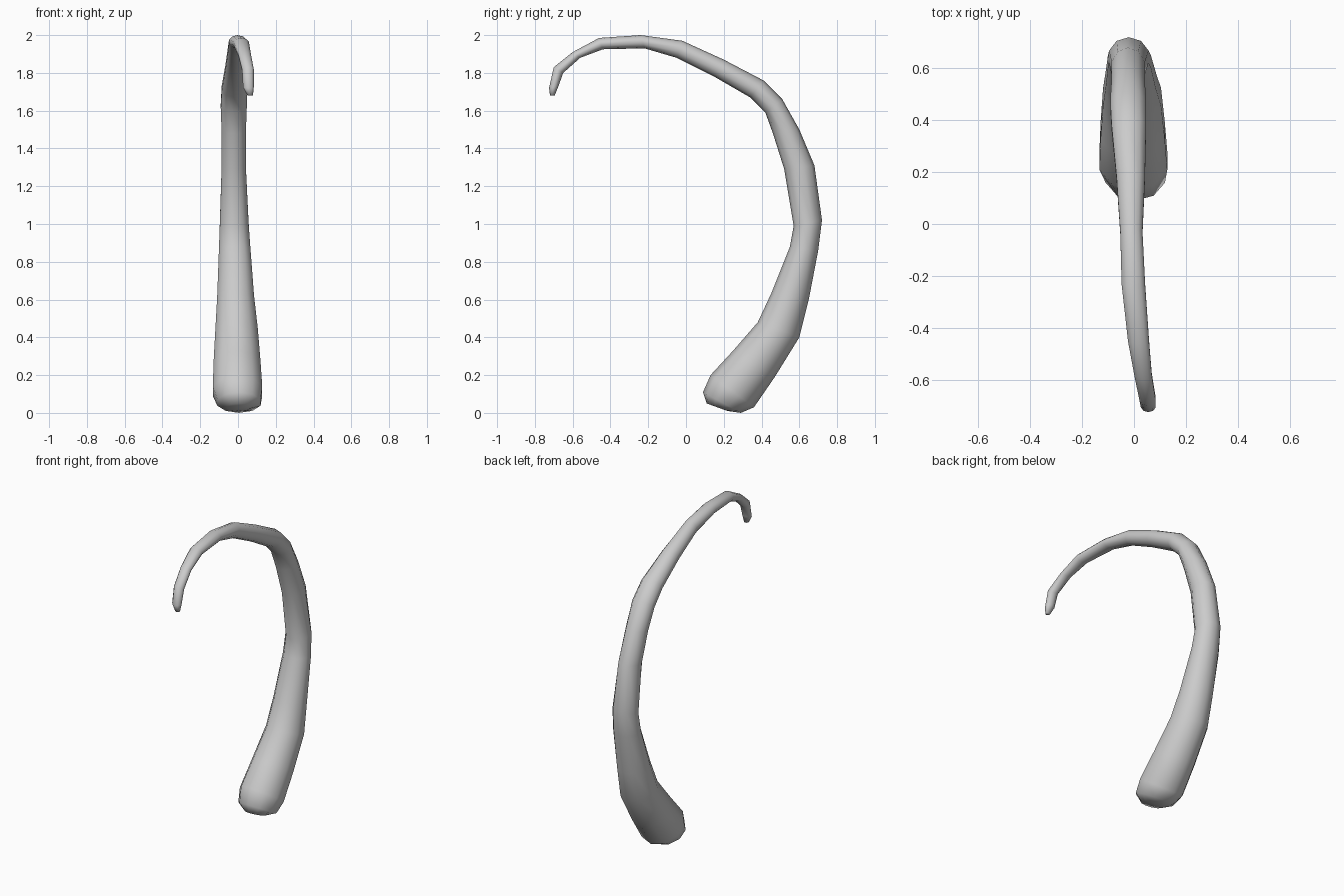
import bpy, bmesh, math
from mathutils import Vector

cube = bpy.data.objects.get("Cube")
if cube:
    bpy.data.objects.remove(cube, do_unlink=True)

grey = bpy.data.materials.new("plain grey")
grey.use_nodes = True
colour = (0.6, 0.6, 0.6, 1)
grey.diffuse_color = colour
grey.node_tree.nodes["Principled BSDF"].inputs["Base Color"].default_value = colour

# Cross-sections from root to tip: outer edge (y, z), inner edge (y, z)
edges = [
    ((.22, .01), (.11, .05)), ((.29, .00), (.09, .11)),
    ((.36, .03), (.13, .20)), ((.47, .19), (.25, .33)),
    ((.60, .40), (.38, .48)), ((.65, .60), (.45, .63)),
    ((.70, .86), (.55, .88)), ((.72, 1.02), (.57, .99)),
    ((.68, 1.31), (.52, 1.29)), ((.60, 1.50), (.46, 1.48)),
    ((.51, 1.66), (.42, 1.59)), ((.41, 1.76), (.34, 1.67)),
    ((.20, 1.87), (.15, 1.78)), ((-.02, 1.97), (-.05, 1.88)),
    ((-.24, 2.0), (-.22, 1.93)), ((-.46, 1.985), (-.44, 1.925)),
    ((-.60, 1.91), (-.56, 1.88)), ((-.70, 1.83), (-.65, 1.80)),
    ((-.725, 1.72), (-.675, 1.73)), ((-.72, 1.68), (-.695, 1.68)),
]
# Sideways extent (x low, x high) of each cross-section
spans = [
    (-.06, .07), (-.115, .125), (-.14, .135), (-.135, .125),
    (-.125, .11), (-.115, .09), (-.105, .07), (-.10, .06),
    (-.09, .045), (-.09, .045), (-.095, .05), (-.09, .05),
    (-.07, .045), (-.055, .035), (-.05, .045), (-.025, .06),
    (0, .07), (.02, .085), (.025, .085), (.05, .08),
]
SIDES = 10

# Loft the tapering tail through oval rings
bm = bmesh.new()
rings = []
for (outer, inner), (low, high) in zip(edges, spans):
    out_point, in_point = Vector((0, *outer)), Vector((0, *inner))
    centre = (out_point + in_point) / 2 + Vector(((low + high) / 2, 0, 0))
    across = (out_point - in_point) / 2
    side = Vector(((high - low) / 2, 0, 0))
    ring = []
    for i in range(SIDES):
        a = math.tau * i / SIDES
        ring.append(bm.verts.new(centre + across * math.cos(a) + side * math.sin(a)))
    rings.append(ring)
for a, b in zip(rings, rings[1:]):
    for i in range(SIDES):
        j = (i + 1) % SIDES
        bm.faces.new((a[i], a[j], b[j], b[i]))
bm.faces.new(rings[0])
bm.faces.new(rings[-1])
bmesh.ops.recalc_face_normals(bm, faces=bm.faces)
for face in bm.faces:
    face.smooth = True

mesh = bpy.data.meshes.new("curved_tail")
bm.to_mesh(mesh)
bm.free()
mesh.materials.append(grey)
tail = bpy.data.objects.new("curved_tail", mesh)
bpy.context.collection.objects.link(tail)
